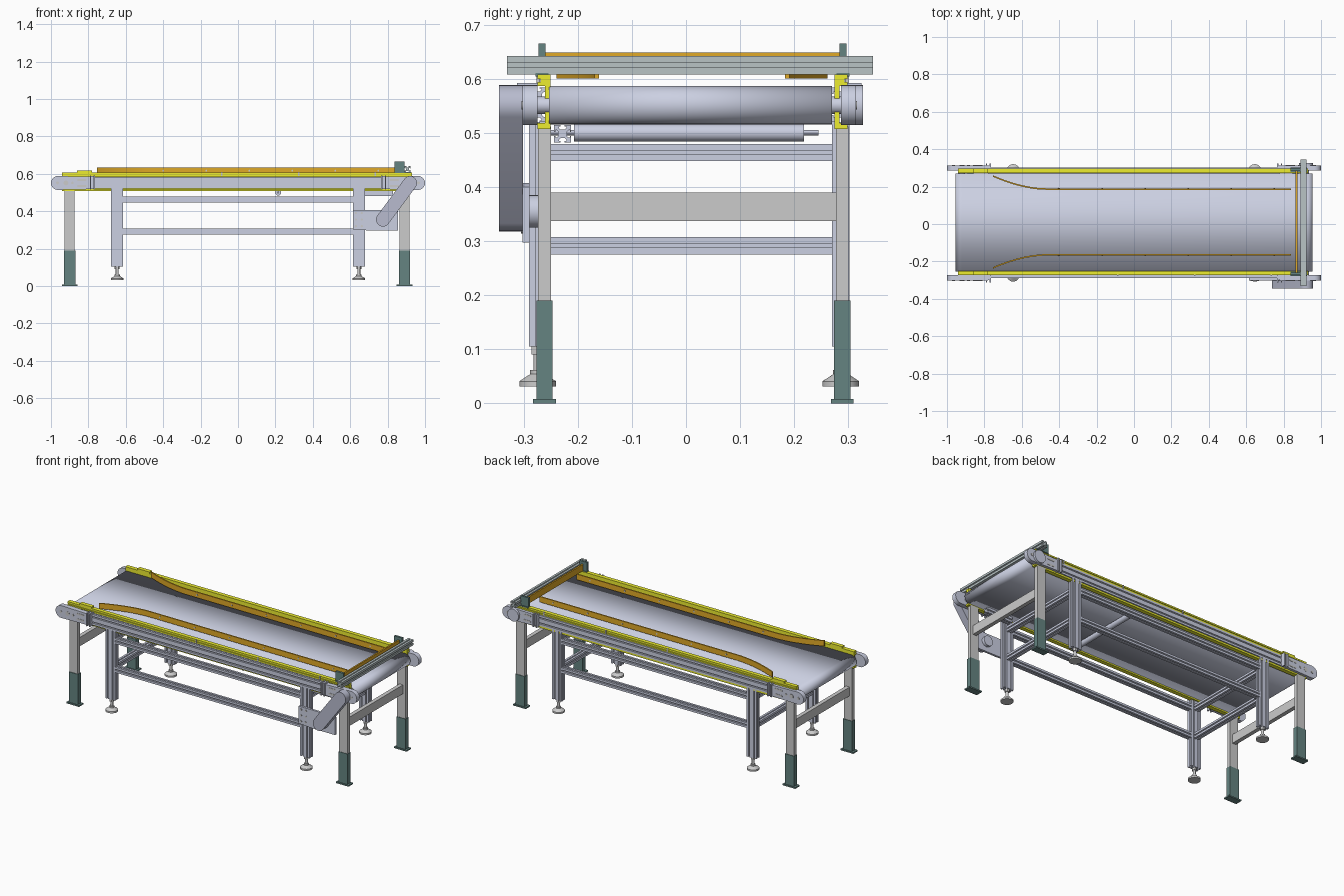
import bpy, bmesh
from math import sin, cos, pi, radians, atan2

if "Cube" in bpy.data.objects:
    bpy.data.objects.remove(bpy.data.objects["Cube"])


def material(name, r, g, b):
    m = bpy.data.materials.new(name)
    m.diffuse_color = (r, g, b, 1)
    m.use_nodes = True
    m.node_tree.nodes["Principled BSDF"].inputs["Base Color"].default_value = m.diffuse_color
    return m


ALU = material("aluminium", 0.60, 0.63, 0.76)
YELLOW = material("yellow", 0.85, 0.85, 0.03)
ORANGE = material("orange", 0.75, 0.40, 0.02)
GREEN = material("dark_green", 0.13, 0.23, 0.22)
STEEL = material("steel", 0.55, 0.55, 0.54)
BAR = material("grey_green", 0.48, 0.55, 0.56)
DARK = material("guard_grey", 0.48, 0.50, 0.62)


def extrude(name, pts, axis, a, b, mat, caps=True):
    """Extrude a closed 2D outline along an axis from a to b."""
    place = {"x": lambda p, t: (t, p[0], p[1]),
             "y": lambda p, t: (p[0], t, p[1]),
             "z": lambda p, t: (p[0], p[1], t)}[axis]
    bm = bmesh.new()
    va = [bm.verts.new(place(p, a)) for p in pts]
    vb = [bm.verts.new(place(p, b)) for p in pts]
    n = len(pts)
    for i in range(n):
        j = (i + 1) % n
        bm.faces.new((va[i], va[j], vb[j], vb[i]))
    if caps:
        bm.faces.new(va)
        bm.faces.new(vb)
    bmesh.ops.recalc_face_normals(bm, faces=bm.faces)
    me = bpy.data.meshes.new(name)
    bm.to_mesh(me)
    bm.free()
    me.shade_smooth()
    me.set_sharp_from_angle(angle=radians(30))
    me.materials.append(mat)
    ob = bpy.data.objects.new(name, me)
    bpy.context.collection.objects.link(ob)
    return ob


def box(name, x0, x1, y0, y1, z0, z1, mat):
    return extrude(name, [(x0, y0), (x1, y0), (x1, y1), (x0, y1)], "z", z0, z1, mat)


def arc(cx, cy, r, a0, a1, n=16):
    return [(cx + r * cos(a0 + (a1 - a0) * i / n), cy + r * sin(a0 + (a1 - a0) * i / n))
            for i in range(n + 1)]


def disc(name, cx, cy, r, axis, a, b, mat, n=24):
    return extrude(name, arc(cx, cy, r, 0, 2 * pi, n)[:-1], axis, a, b, mat)


def stadium(x0, z0, x1, z1, r):
    t = atan2(z1 - z0, x1 - x0)
    return arc(x1, z1, r, t - pi / 2, t + pi / 2) + arc(x0, z0, r, t + pi / 2, t + 3 * pi / 2)


def slotted(cx, cy, nx, ny, u=0.032):
    """Outline of a T-slot profile made of nx by ny square cells."""
    w, h = nx * u / 2, ny * u / 2
    slot = [(-.0035, 0), (-.0035, .0025), (-.007, .0025), (-.007, .005), (-.004, .008),
            (.004, .008), (.007, .005), (.007, .0025), (.0035, .0025), (.0035, 0)]
    pts = []
    sides = [((-w, -h), (1, 0), nx), ((w, -h), (0, 1), ny),
             ((w, h), (-1, 0), nx), ((-w, h), (0, -1), ny)]
    for (sx, sy), (dx, dy), n in sides:
        pts.append((cx + sx, cy + sy))
        for k in range(n):
            for s, d in slot:
                t = (k + .5) * u + s
                pts.append((cx + sx + dx * t - dy * d, cy + sy + dy * t + dx * d))
    return pts


ZC, RX = 0.551, 0.92          # roller height and position
FC, RC, LC = 0.006, 0.012, 0.0135   # centre lines of frame, rails and outer legs

# belt, drums and slider bed
belt = extrude("belt", stadium(-RX, ZC, RX, ZC, 0.0355), "y", -0.253, 0.270, ALU, caps=False)
mod = belt.modifiers.new("thickness", "SOLIDIFY")
mod.thickness, mod.offset = 0.003, -1
box("slider_bed", -0.86, 0.86, -0.25, 0.268, 0.572, 0.580, ALU)
for s in (-1, 1):
    disc("end_drum", s * RX, ZC, 0.032, "y", -0.252, 0.269, ALU, 32)
    disc("drum_shaft", s * RX, ZC, 0.016, "y", -0.285, 0.295, ALU)

# return roller and its short support profile
disc("return_roller", 0.215, 0.500, 0.016, "y", -0.207, 0.218, ALU)
disc("return_roller_shaft", 0.215, 0.500, 0.005, "y", -0.26, 0.245, ALU, 12)
extrude("support_profile", slotted(-0.228, 0.498, 1, 1), "x", 0.66, 0.83, ALU)

for s, side in ((-1, "front"), (1, "back")):
    # yellow channel rail
    def ry(d):
        return RC + s * d
    o, i, w = ry(0.286), ry(0.262), ry(0.272)
    extrude(side + "_yellow_rail",
            [(i, .507), (o, .507), (o, .518), (w, .518), (w, .586), (o, .586), (o, .594),
             (ry(.281), .594), (ry(.281), .599), (o, .599), (o, .608), (i, .608)],
            "x", -0.94, 0.93, YELLOW)
    box(side + "_rail_tab", -0.86, -0.78, o, i, 0.608, 0.618, YELLOW)
    for k in range(3):
        box(side + "_rail_joint", -0.09 + k * 0.41, -0.082 + k * 0.41, o - s * .004, o + s * .002, 0.587, 0.609, STEEL)

    # main aluminium side profile
    fy = FC + s * 0.28
    extrude(side + "_side_profile", slotted(fy, 0.552, 1, 2), "x", -0.78, 0.78, ALU)
    for e in (-1, 1):
        # rounded drum plates with slots and bolts, and clamp blocks
        y0, y1 = fy, fy + s * 0.028
        plate = [(e * x, z) for x, z in
                 arc(0.963, ZC, 0.037, -pi / 2, pi / 2) + [(0.78, ZC + .033), (0.78, ZC - .033)]]
        extrude(side + "_end_plate", plate, "y", y0, y1, ALU)
        for x, r in ((0.965, 0.008), (0.92, 0.013), (0.885, 0.007)):
            disc(side + "_plate_bolt", e * x, ZC, r, "y", y1, y1 + s * 0.002, STEEL, 16)
        for z in (ZC - 0.016, ZC + 0.016):
            extrude(side + "_plate_slot", stadium(0.815 * e, z, 0.855 * e, z, 0.005), "y", y1, y1 + s * .0015, STEEL)
        box(side + "_clamp_block", e * 0.765, e * 0.772, fy, fy + s * 0.038, 0.515, 0.592, ALU)
        box(side + "_clamp_lip", e * 0.785, e * 0.792, fy, fy + s * 0.038, 0.515, 0.592, ALU)
        box(side + "_clamp_core", e * 0.765, e * 0.792, fy, fy + s * 0.026, 0.519, 0.588, ALU)

        # inner profile legs with levelling feet
        lx = e * 0.646
        extrude(side + "_profile_leg", slotted(lx, fy, 2, 1), "z", 0.105, 0.52, ALU)
        disc(side + "_foot_stem", lx, fy, 0.008, "z", 0.045, 0.106, STEEL, 16)
        disc(side + "_foot_nut", lx, fy, 0.013, "z", 0.09, 0.105, STEEL, 6)
        disc(side + "_foot_collar", lx, fy, 0.014, "z", 0.05, 0.062, STEEL, 16)
        disc(side + "_foot_pad", lx, fy, 0.034, "z", 0.031, 0.041, STEEL, 32)
        bpy.ops.mesh.primitive_cone_add(vertices=32, radius1=0.034, radius2=0.014, depth=0.013,
                                        location=(lx, fy, 0.0475))
        cone = bpy.context.object
        cone.name = side + "_foot_cone"
        cone.data.materials.append(STEEL)
        bpy.ops.object.shade_smooth_by_angle()

        # outer steel legs in green sleeves
        ly, ox = LC + s * 0.275, e * 0.90 - (0 if e < 0 else 0.01)
        box(side + "_steel_leg", ox - .027, ox + .027, ly - .0118, ly + .0118, 0.15, 0.512, STEEL)
        box(side + "_leg_sleeve", ox - .03, ox + .03, ly - .015, ly + .015, 0.008, 0.19, GREEN)
        box(side + "_leg_plate", ox - .042, ox + .042, ly - .021, ly + .021, 0, 0.008, GREEN)

    # long stretchers
    for z in (0.2915, 0.4635):
        extrude(side + "_stretcher", slotted(fy, z, 1, 1), "x", -0.614, 0.614, ALU)

    # product guide, flared at the infeed end
    gy = 0.011 + s * 0.176
    path = [(-0.755 + 0.285 * k / 12, s * 0.07 * (1 - k / 12) ** 1.8) for k in range(13)] + [(0.84, 0)]
    outline = [(x, gy + y - .004) for x, y in path] + [(x, gy + y + .004) for x, y in reversed(path)]
    extrude(side + "_product_guide", outline, "z", 0.600, 0.633, ORANGE)
    for k in range(6):
        disc(side + "_guide_screw", -0.4 + k * 0.23, 0.617, 0.005, "y", gy - .0055, gy + .0055, STEEL, 12)

    # green brackets for the stop bar
    by = ry(0.278)
    box(side + "_stop_bracket", 0.838, 0.89, by - .0065, by + .0065, 0.606, 0.665, GREEN)
    box(side + "_stop_bracket_foot", 0.838, 0.925, by - .012, by + .012, 0.604, 0.610, GREEN)

# cross members under the frame and between the steel legs
for e in (-1, 1):
    for z in (0.2915, 0.4635):
        extrude("cross_stretcher", slotted(e * 0.646, z, 1, 1), "y", FC - 0.264, FC + 0.264, ALU)
    ox = e * 0.90 - (0 if e < 0 else 0.01)
    box("steel_crossbar", ox - .012, ox + .012, LC - 0.264, LC + 0.264, 0.337, 0.390, STEEL)

# stop bar across the outfeed end
extrude("stop_profile", slotted(0.906, 0.625, 1, 1, 0.034), "y", -0.331, 0.345, BAR)
box("stop_strip", 0.864, 0.873, -0.26, 0.285, 0.609, 0.648, ORANGE)

# drive: belt guard, motor plate, bearing cap
extrude("drive_guard", stadium(0.775, 0.355, RX, ZC, 0.037), "y", -0.345, -0.301, DARK)
extrude("motor_plate", [(0.614, .303), (.70, .297), (0.855, .297), (0.855, .40), (.84, .407), (0.614, .407)],
        "y", -0.302, -0.289, ALU)
for x in (0.63, 0.662):
    for z in (0.32, 0.355, 0.39):
        disc("motor_plate_bolt", x, z, 0.006, "y", -0.305, -0.30, STEEL, 12)
disc("drive_shaft_hub", 0.775, 0.355, 0.03, "y", -0.31, -0.272, ALU)
extrude("bearing_cap", arc(RX, ZC, 0.037, 0, 2 * pi, 32)[:-1], "y", 0.31, 0.327, ALU)
